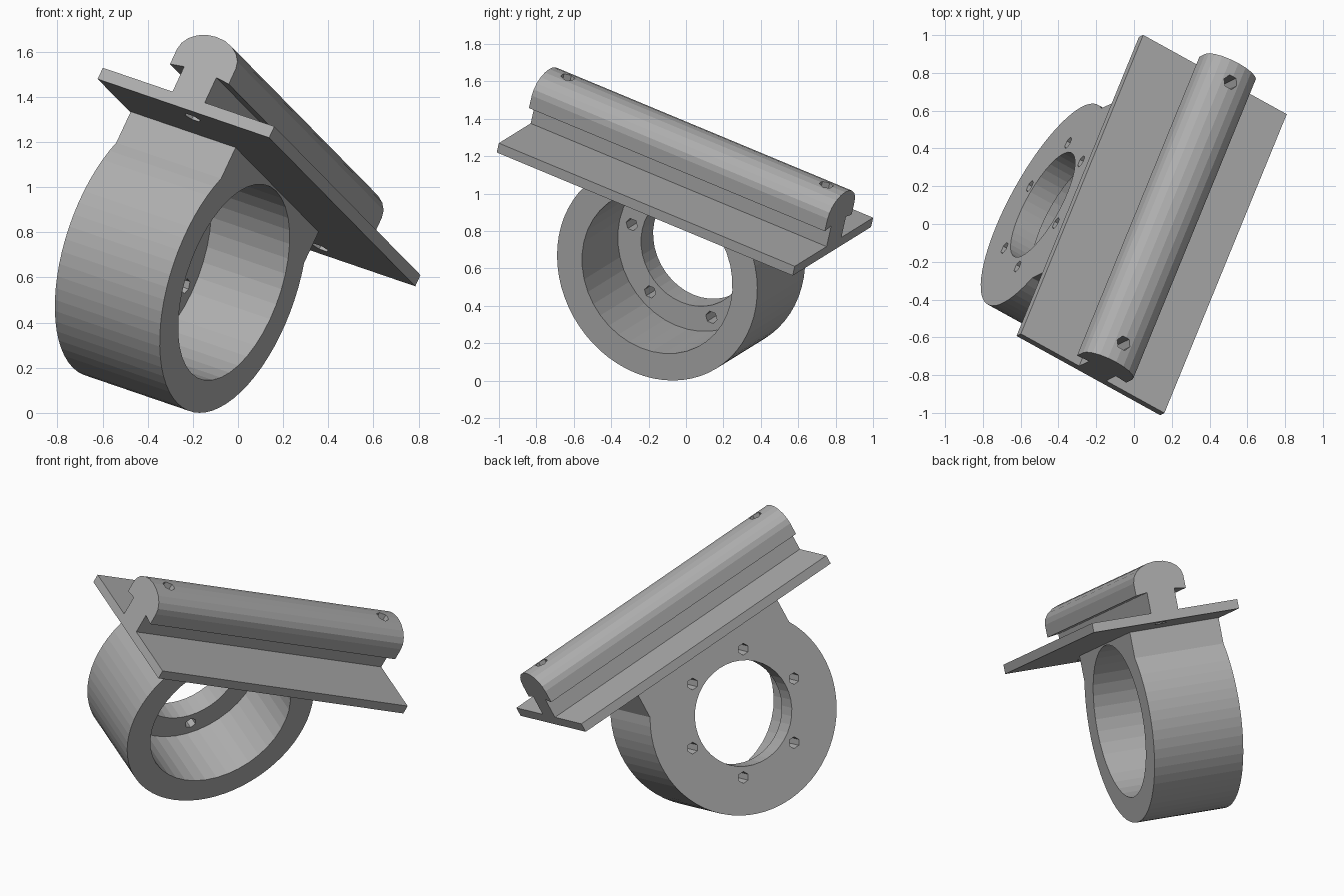
import bpy, bmesh, math
from mathutils import Vector, Matrix

cube = bpy.data.objects.get("Cube")
if cube:
    bpy.data.objects.remove(cube, do_unlink=True)

# Tilted frame: across the rail, along the rail, out of the plate
across = Vector((0.839, -0.463, -0.287)).normalized()
along = Vector((0.355, 0.863, -0.360)).normalized()
normal = across.cross(along).normalized()
along = normal.cross(across)
FRAME = Matrix((across, along, normal)).transposed().to_4x4()
FRAME.translation = (0.105, 0, 1.07)

HALF_W, HALF_L, PLATE_T = 0.453, 0.916, 0.056
AXIS_Z, R_OUT, R_BORE, R_HOLE = -0.518, 0.604, 0.454, 0.314
OPEN_END, BACK_END, WALL = 0.109, -0.445, 0.14
NECK = 0.52

grey = bpy.data.materials.new("plain grey")
grey.use_nodes = True
grey.diffuse_color = (0.42, 0.42, 0.42, 1)
grey.node_tree.nodes["Principled BSDF"].inputs["Base Color"].default_value = (0.42, 0.42, 0.42, 1)


def prism(name, outline, start, end, direction):
    """Extrude a 2D outline along 'x', 'y' or 'z' of the tilted frame."""
    place = {"x": lambda a, b, t: (t, a, b),
             "y": lambda a, b, t: (a, t, b),
             "z": lambda a, b, t: (a, b, t)}[direction]
    bm = bmesh.new()
    face = bm.faces.new([bm.verts.new(place(a, b, start)) for a, b in outline])
    new = bmesh.ops.extrude_face_region(bm, geom=[face])["geom"]
    shift = Vector(place(0, 0, end - start))
    bmesh.ops.translate(bm, vec=shift, verts=[v for v in new if isinstance(v, bmesh.types.BMVert)])
    bmesh.ops.recalc_face_normals(bm, faces=bm.faces)
    mesh = bpy.data.meshes.new(name)
    bm.to_mesh(mesh)
    bm.free()
    mesh.materials.append(grey)
    obj = bpy.data.objects.new(name, mesh)
    obj.matrix_world = FRAME
    bpy.context.collection.objects.link(obj)
    return obj


def arc(ca, cb, ra, rb, begin, finish, steps):
    angles = [begin + (finish - begin) * i / steps for i in range(steps + 1)]
    return [(ca + ra * math.cos(t), cb + rb * math.sin(t)) for t in angles]


def circle(ca, cb, r, sides):
    return arc(ca, cb, r, r, 0, math.tau, sides)[:-1]


def cut(obj, cutter):
    cutter.hide_render = True
    bpy.context.view_layer.objects.active = obj
    mod = obj.modifiers.new("cut", "BOOLEAN")
    mod.operation, mod.solver, mod.object = "DIFFERENCE", "EXACT", cutter
    bpy.ops.object.modifier_apply(modifier=mod.name)
    bpy.data.objects.remove(cutter, do_unlink=True)


# Mounting plate
plate = prism("mounting_plate", [(-HALF_W, -HALF_L), (HALF_W, -HALF_L),
                                 (HALF_W, HALF_L), (-HALF_W, HALF_L)], -PLATE_T, 0, "z")

# Rail: narrow web under a domed head
section = [(-0.085, -0.01), (0.085, -0.01), (0.085, 0.125), (0.155, 0.115)]
section += arc(0, 0.19, 0.155, 0.11, 0, math.pi, 10)
section += [(-0.155, 0.115), (-0.085, 0.125)]
rail = prism("rail", section, -HALF_L, HALF_L, "y")

# Fixing holes near both ends, through rail and plate
for side in (-1, 1):
    for part in (rail, plate):
        cut(part, prism("hole_cutter", circle(0, side * 0.8, 0.04, 6), -0.2, 0.5, "z"))

# Collar: round body with a square neck up to the plate
lift = math.asin(math.sqrt(R_OUT ** 2 - NECK ** 2) / R_OUT)
body = arc(0, AXIS_Z, R_OUT, R_OUT, math.pi - lift, math.tau + lift, 44)
body += [(NECK, -0.05), (-NECK, -0.05)]
collar = prism("collar", body, BACK_END, OPEN_END, "x")

# Deep bore, smaller opening in the end wall, ring of six bolt holes
cut(collar, prism("bore_cutter", circle(0, AXIS_Z, R_BORE, 40), BACK_END + WALL, 0.5, "x"))
cut(collar, prism("opening_cutter", circle(0, AXIS_Z, R_HOLE, 40), -1, 0.5, "x"))
for a, b in circle(0, AXIS_Z, 0.379, 6):
    cut(collar, prism("bolt_cutter", circle(a, b, 0.035, 6), -1, 0, "x"))
